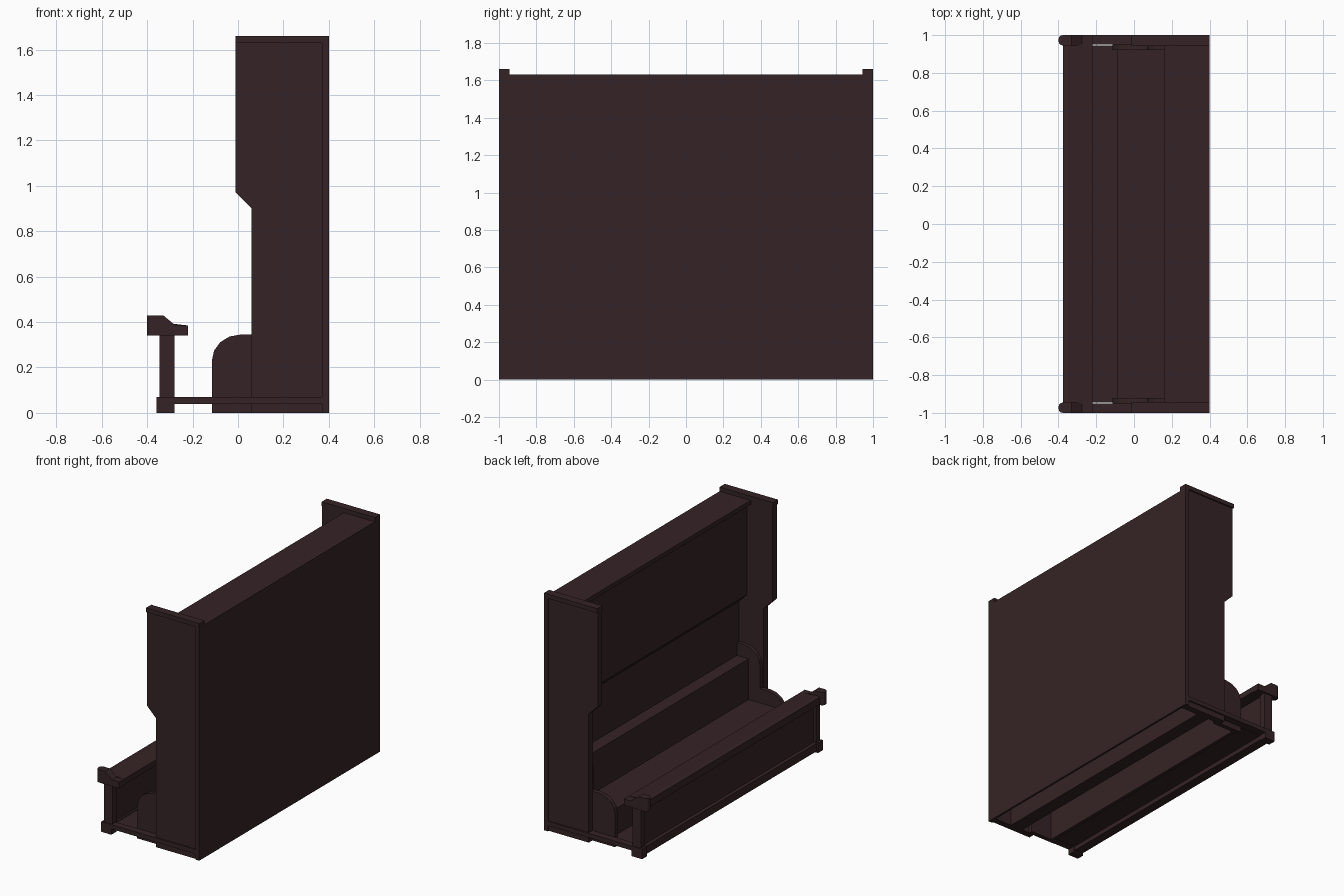
import bpy, bmesh, math

if "Cube" in bpy.data.objects:
    bpy.data.objects.remove(bpy.data.objects["Cube"])

wood = bpy.data.materials.new("dark_wood")
wood.diffuse_color = (0.036, 0.017, 0.019, 1)
wood.use_nodes = True
wood.node_tree.nodes["Principled BSDF"].inputs["Base Color"].default_value = wood.diffuse_color


def extrude(name, pts, y0, y1):
    """Extrude an (x, z) profile from y0 to y1."""
    bm = bmesh.new()
    face = bm.faces.new([bm.verts.new((x, y0, z)) for x, z in pts])
    out = bmesh.ops.extrude_face_region(bm, geom=[face])
    verts = [v for v in out["geom"] if isinstance(v, bmesh.types.BMVert)]
    bmesh.ops.translate(bm, verts=verts, vec=(0, y1 - y0, 0))
    bmesh.ops.recalc_face_normals(bm, faces=bm.faces)
    me = bpy.data.meshes.new(name)
    bm.to_mesh(me)
    bm.free()
    ob = bpy.data.objects.new(name, me)
    bpy.context.collection.objects.link(ob)
    me.materials.append(wood)
    return ob


def box(name, x0, x1, y0, y1, z0, z1):
    return extrude(name, [(x0, z0), (x1, z0), (x1, z1), (x0, z1)], y0, y1)


def long(name, pts, half=0.945):
    return extrude(name, pts, -half, half)


def pair(ob):
    """Mirror an end part to the other end of the bench."""
    m = ob.modifiers.new("mirror", 'MIRROR')
    m.use_axis = (False, True, False)
    return ob


def arc(cx, cz, rx, rz, n=5):
    """Quarter arc from the front (-x) up to the top."""
    return [(cx - rx * math.cos(i * math.pi / 2 / n),
             cz + rz * math.sin(i * math.pi / 2 / n)) for i in range(n + 1)]


# Hollow back: rear board, top board, stepped front panel, thick seat back with ledge
box("rear_board", 0.385, 0.40, -0.945, 0.945, 0.0, 1.61)
box("top_board", 0.16, 0.40, -0.945, 0.945, 1.60, 1.63)
long("stepped_panel", [(0.25, 0.53), (0.25, 0.90), (0.19, 0.96), (0.19, 1.60),
                       (0.21, 1.60), (0.21, 0.97), (0.27, 0.91), (0.27, 0.53)])
box("seat_back", 0.16, 0.255, -0.945, 0.945, 0.0, 0.53)

# Seat, its riser, and the floor board
box("seat", -0.09, 0.16, -0.94, 0.94, 0.22, 0.245)
box("seat_riser", -0.09, -0.065, -0.94, 0.94, 0.0, 0.22)
box("floor_board", -0.34, -0.09, -0.945, 0.945, 0.04, 0.06)

# Tall ends with raised edge trim
pair(extrude("end_panel", [(0.06, 0), (0.40, 0), (0.40, 1.63), (-0.01, 1.63),
                           (-0.01, 0.97), (0.06, 0.90)], 0.945, 0.99))
pair(box("end_cap", -0.012, 0.40, 0.943, 1.0, 1.63, 1.66))
pair(box("end_back_trim", 0.37, 0.40, 0.945, 1.0, 0.0, 1.63))
pair(box("end_bottom_rail", -0.345, 0.37, 0.95, 1.0, 0.04, 0.07))

# Rounded cheeks beside the seat: low front arm and higher inner step
pair(extrude("seat_arm", [(0.10, 0), (-0.115, 0)]
             + arc(0.01, 0.23, 0.125, 0.115, 4) + [(0.10, 0.345)], 0.92, 0.95))
pair(extrude("inner_cheek", [(0.25, 0.24), (0.07, 0.24)]
             + arc(0.20, 0.50, 0.13, 0.12, 4) + [(0.25, 0.62)], 0.92, 0.946))

# Front desk: panel, rails and book rest
box("desk_panel", -0.325, -0.30, -0.95, 0.95, 0.06, 0.35)
box("desk_bottom_rail", -0.35, -0.285, -0.95, 0.95, 0.01, 0.065)
long("book_rest", [(-0.375, 0.345), (-0.375, 0.395), (-0.35, 0.40),
                   (-0.22, 0.385), (-0.22, 0.345)], 0.95)

# Desk end posts, feet and shaped caps with a rounded nose
pair(box("desk_post", -0.345, -0.28, 0.945, 0.99, 0.07, 0.34))
pair(box("desk_foot", -0.36, -0.28, 0.945, 1.0, 0.0, 0.07))
cap = extrude("desk_cap", [(-0.40, 0.34), (-0.40, 0.43), (-0.33, 0.43),
                           (-0.275, 0.385), (-0.22, 0.385), (-0.22, 0.34)], 0.945, 1.0)
bm = bmesh.new()
bm.from_mesh(cap.data)
nose = [e for e in bm.edges if all(abs(v.co.x + 0.40) < 1e-4 for v in e.verts)
        and abs(e.verts[0].co.y - e.verts[1].co.y) < 1e-4]
bmesh.ops.bevel(bm, geom=nose, offset=0.024, segments=3, profile=0.5, affect='EDGES')
bm.to_mesh(cap.data)
bm.free()
pair(cap)
